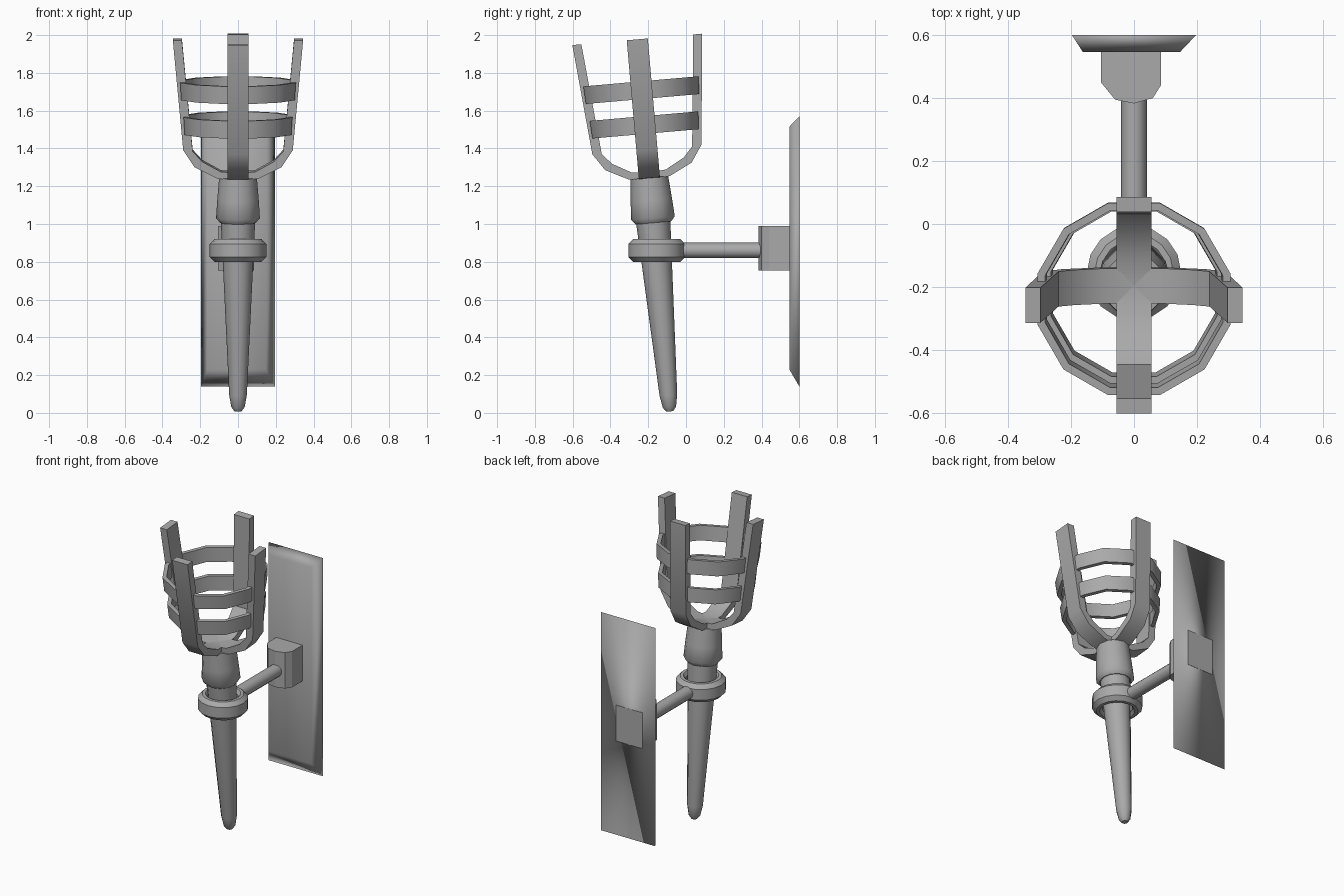
import bpy, bmesh, math
from mathutils import Matrix, Vector

if "Cube" in bpy.data.objects:
    bpy.data.objects.remove(bpy.data.objects["Cube"])

iron = bpy.data.materials.new("grey iron")
iron.diffuse_color = (0.4, 0.4, 0.4, 1)
iron.use_nodes = True
iron.node_tree.nodes["Principled BSDF"].inputs["Base Color"].default_value = iron.diffuse_color

# The torch leans forward 5 degrees about its tip
LEAN = Matrix.Translation((0, -0.085, 0)) @ Matrix.Rotation(math.radians(5), 4, 'X')


def finish(name, bm, matrix=Matrix(), angle=35):
    bmesh.ops.recalc_face_normals(bm, faces=bm.faces[:])
    bm.transform(matrix)
    mesh = bpy.data.meshes.new(name)
    bm.to_mesh(mesh)
    bm.free()
    obj = bpy.data.objects.new(name, mesh)
    bpy.context.collection.objects.link(obj)
    mesh.materials.append(iron)
    bpy.ops.object.select_all(action='DESELECT')
    obj.select_set(True)
    bpy.context.view_layer.objects.active = obj
    bpy.ops.object.shade_smooth_by_angle(angle=math.radians(angle))
    return obj


def lathe(name, profile, sides, matrix=Matrix(), closed=False, phase=0, angle=35):
    """Spin (radius, height) points around z; closed joins the profile into a ring."""
    bm = bmesh.new()
    loops = []
    for r, z in profile:
        loops.append([bm.verts.new((r * math.cos(a), r * math.sin(a), z))
                      for a in (phase + math.tau * i / sides for i in range(sides))])
    pairs = list(zip(loops, loops[1:]))
    if closed:
        pairs.append((loops[-1], loops[0]))
    else:
        bm.faces.new(loops[0])
        bm.faces.new(loops[-1])
    for a, b in pairs:
        for i in range(sides):
            j = (i + 1) % sides
            bm.faces.new((a[i], a[j], b[j], b[i]))
    return finish(name, bm, matrix, angle)


def prism(name, outline, offset, matrix=Matrix(), angle=35):
    """Extrude a flat outline of 3D points by an offset."""
    bm = bmesh.new()
    face = bm.faces.new([bm.verts.new(p) for p in outline])
    ext = bmesh.ops.extrude_face_region(bm, geom=[face])
    # keep the starting face as the second cap
    new = [v for v in ext['geom'] if isinstance(v, bmesh.types.BMVert)]
    bmesh.ops.translate(bm, verts=new, vec=Vector(offset))
    return finish(name, bm, matrix, angle)


# Tapered handle and the cup on top of it
lathe("handle", [(0.018, 0.008), (0.035, 0.03), (0.047, 0.095), (0.08, 0.79), (0.093, 1.06)], 12, LEAN, angle=50)
lathe("cup", [(0.095, 1.01), (0.116, 1.035), (0.11, 1.13), (0.1, 1.25)], 12, LEAN, angle=50)

# Basket prongs: one curved bar turned to four sides
outer = [(0, 1.235), (0.11, 1.25), (0.23, 1.31), (0.29, 1.40), (0.345, 1.985)]
inner = [(0.297, 1.985), (0.24, 1.395), (0.19, 1.34), (0.09, 1.285), (0, 1.28)]
for i, side in enumerate(("right", "back", "left", "front")):
    turn = LEAN @ Matrix.Rotation(i * math.pi / 2, 4, 'Z')
    prism("prong_" + side, [(r, -0.056, z) for r, z in outer + inner], (0, 0.112, 0), turn)

# Basket hoops
for name, z, r in (("lower_hoop", 1.53, 0.295), ("upper_hoop", 1.715, 0.314)):
    lathe(name, [(r - 0.003, z - 0.047), (r + 0.003, z + 0.047),
                 (r - 0.022, z + 0.047), (r - 0.028, z - 0.047)],
          12, LEAN, closed=True, phase=math.radians(15))

# Level holder ring around the handle
lathe("holder_ring", [(0.125, 0.8), (0.15, 0.825), (0.15, 0.895), (0.125, 0.92),
                      (0.105, 0.92), (0.09, 0.90), (0.09, 0.82), (0.105, 0.8)],
      16, Matrix.Translation((0, -0.155, 0)), closed=True)

# Arm from the ring to the wall block
lathe("arm", [(0.041, -0.02), (0.041, 0.42)], 12,
      Matrix.Translation((0, 0, 0.86)) @ Matrix.Rotation(-math.pi / 2, 4, 'X'), angle=50)

# Wall block with a faceted nose, passing through the plate
prism("wall_block", [(-0.105, 0.601, 0.755), (-0.105, 0.45, 0.755), (-0.06, 0.395, 0.755),
                     (0, 0.383, 0.755), (0.06, 0.4, 0.755), (0.085, 0.44, 0.755),
                     (0.085, 0.601, 0.755)], (0, 0, 0.235), angle=25)

# Wall plate with bevelled front edges
bm = bmesh.new()
rings = []
for y, x0, x1, z0, z1 in ((0.547, -0.163, 0.147, 0.23, 1.515), (0.6, -0.197, 0.197, 0.14, 1.57)):
    rings.append([bm.verts.new(p) for p in ((x0, y, z0), (x1, y, z0), (x1, y, z1), (x0, y, z1))])
    bm.faces.new(rings[-1])
for i in range(4):
    j = (i + 1) % 4
    bm.faces.new((rings[0][i], rings[0][j], rings[1][j], rings[1][i]))
finish("wall_plate", bm, angle=180)
